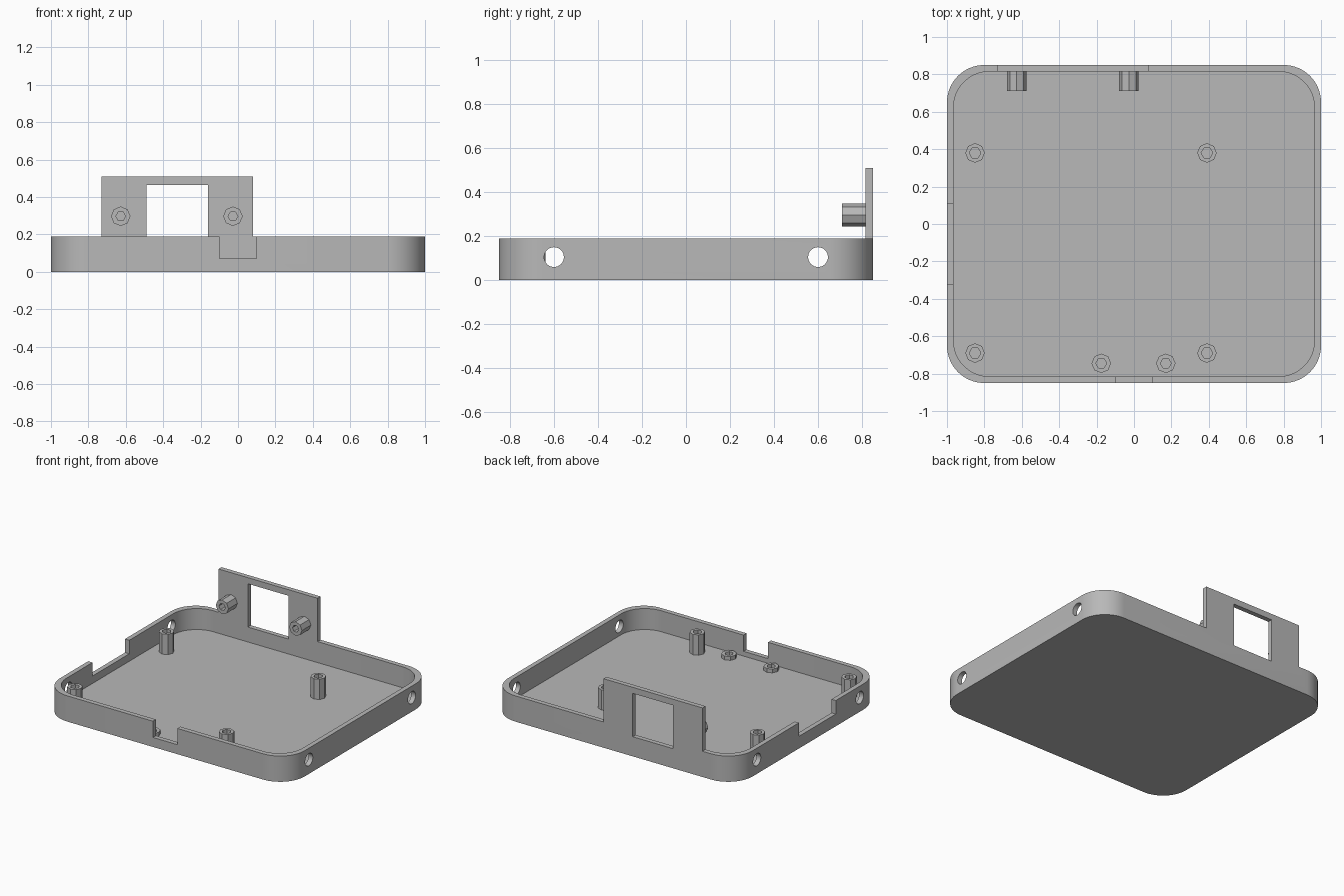
import bpy, bmesh, math
from mathutils import Matrix

cube = bpy.data.objects.get("Cube")
if cube:
    bpy.data.objects.remove(cube, do_unlink=True)

# One plain grey plastic for everything
grey = bpy.data.materials.new("grey_plastic")
grey.use_nodes = True
color = (0.48, 0.48, 0.48, 1)
grey.diffuse_color = color
grey.node_tree.nodes["Principled BSDF"].inputs["Base Color"].default_value = color

# Sizes
HALF_X, HALF_Y, HEIGHT = 1.0, 0.85, 0.19
WALL, CORNER, FLOOR = 0.035, 0.2, 0.035
UP = Matrix.Identity(4)
ALONG_X = Matrix(((0, 0, 1, 0), (1, 0, 0, 0), (0, 1, 0, 0), (0, 0, 0, 1)))
ALONG_Y = Matrix(((1, 0, 0, 0), (0, 0, 1, 0), (0, 1, 0, 0), (0, 0, 0, 1)))


def prism(name, outline, low, high, axis=UP):
    """Extrude a 2D outline from low to high along the given axis."""
    bm = bmesh.new()
    face = bm.faces.new([bm.verts.new((u, v, low)) for u, v in outline])
    grown = bmesh.ops.extrude_face_region(bm, geom=[face])["geom"]
    top = [g for g in grown if isinstance(g, bmesh.types.BMVert)]
    bmesh.ops.translate(bm, verts=top, vec=(0, 0, high - low))
    bm.transform(axis)
    bmesh.ops.recalc_face_normals(bm, faces=bm.faces)
    mesh = bpy.data.meshes.new(name)
    bm.to_mesh(mesh)
    bm.free()
    mesh.materials.append(grey)
    obj = bpy.data.objects.new(name, mesh)
    bpy.context.collection.objects.link(obj)
    return obj


def ring(u, v, radius, sides):
    steps = [2 * math.pi * i / sides for i in range(sides)]
    return [(u + radius * math.cos(a), v + radius * math.sin(a)) for a in steps]


def rounded_rect(hx, hy, r, steps=16):
    points = []
    for quarter, (sx, sy) in enumerate(((1, 1), (-1, 1), (-1, -1), (1, -1))):
        for i in range(steps + 1):
            a = math.pi / 2 * (quarter + i / steps)
            points.append((sx * (hx - r) + r * math.cos(a),
                           sy * (hy - r) + r * math.sin(a)))
    return points


def box(name, x0, x1, y0, y1, z0, z1):
    return prism(name, [(x0, y0), (x1, y0), (x1, y1), (x0, y1)], z0, z1)


def combine(target, tool, operation="DIFFERENCE"):
    """Apply a boolean and discard the tool."""
    tool.hide_render = True
    mod = target.modifiers.new("shape", "BOOLEAN")
    mod.operation, mod.solver, mod.object = operation, "EXACT", tool
    bpy.context.view_layer.objects.active = target
    bpy.ops.object.modifier_apply(modifier=mod.name)
    bpy.data.objects.remove(tool, do_unlink=True)


def finish(obj, angle):
    bpy.ops.object.select_all(action="DESELECT")
    obj.select_set(True)
    bpy.context.view_layer.objects.active = obj
    bpy.ops.object.shade_smooth_by_angle(angle=math.radians(angle))


# Tray shell with a raised plate on the back wall
tray = prism("tray", rounded_rect(HALF_X, HALF_Y, CORNER), 0, HEIGHT)
combine(tray, prism("cavity", rounded_rect(HALF_X - WALL, HALF_Y - WALL, CORNER - 0.008),
                    FLOOR, HEIGHT + 0.1))
combine(tray, box("back_plate", -0.73, 0.08, HALF_Y - WALL, HALF_Y, 0.1, 0.51), "UNION")

# Window in the plate, notches in the front and right walls
combine(tray, box("window", -0.49, -0.16, 0.75, 0.95, 0.145, 0.465))
combine(tray, box("front_notch", -0.1, 0.1, -0.95, -0.78, 0.07, 0.3))
combine(tray, box("side_notch", -1.1, -0.93, -0.32, 0.11, 0.09, 0.3))

# Round holes through both side walls
for y in (-0.6, 0.6):
    combine(tray, prism("side_hole", ring(y, 0.105, 0.045, 32), -1.2, 1.2, ALONG_X))

# Merge coplanar faces left by the cuts
bm = bmesh.new()
bm.from_mesh(tray.data)
bmesh.ops.remove_doubles(bm, verts=bm.verts, dist=0.0001)
bmesh.ops.dissolve_limit(bm, angle_limit=0.01, verts=bm.verts, edges=bm.edges)
bm.to_mesh(tray.data)
bm.free()
finish(tray, 30)


def standoff(name, u, v, low, high, hole, hole_low, hole_high, axis=UP):
    """Eight-sided post with a six-sided screw hole."""
    post = prism(name, ring(u, v, 0.052, 8), low, high, axis)
    combine(post, prism("screw_hole", ring(u, v, hole, 6), hole_low, hole_high, axis))
    finish(post, 20)


# Tall board posts
for x in (-0.85, 0.39):
    for y in (-0.69, 0.38):
        standoff("board_post", x, y, FLOOR, 0.185, 0.031, FLOOR - 0.01, 0.3)

# Short posts beside the front notch
for x in (-0.175, 0.17):
    standoff("short_post", x, -0.745, FLOOR, 0.063, 0.029, FLOOR - 0.01, 0.3)

# Bosses on the inside of the back plate
for x in (-0.627, -0.027):
    standoff("plate_boss", x, 0.297, 0.71, HALF_Y - WALL, 0.026, 0.6, HALF_Y, ALONG_Y)
